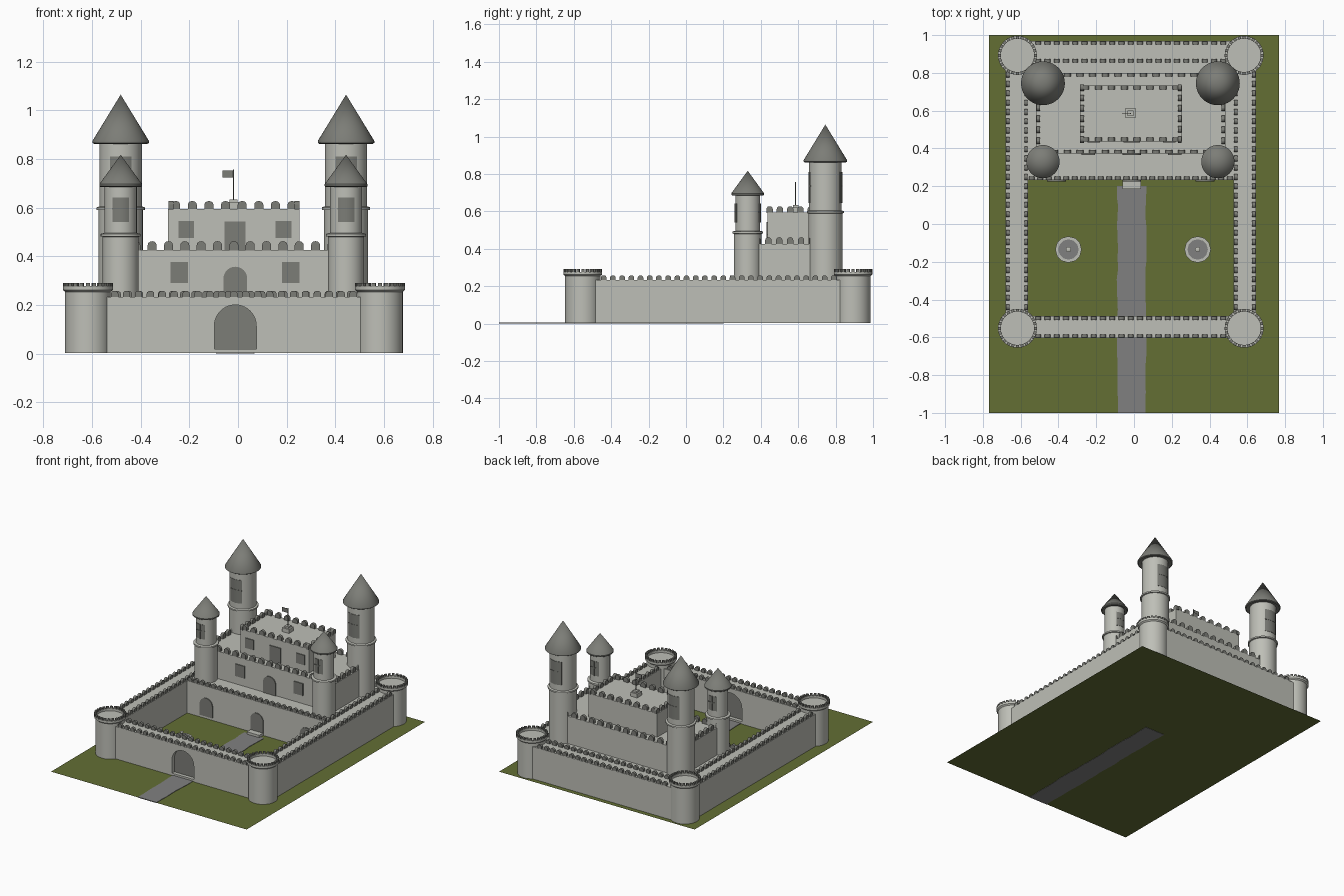
import bpy, bmesh, math, random
from mathutils import Vector, Matrix

if "Cube" in bpy.data.objects:
    bpy.data.objects.remove(bpy.data.objects["Cube"])

random.seed(4)
CX = -0.017          # the castle's own mirror line


def material(name, rgb):
    m = bpy.data.materials.new(name)
    lin = [((c / 255 + 0.055) / 1.055) ** 2.4 for c in rgb]
    m.diffuse_color = (*lin, 1)
    m.use_nodes = True
    m.node_tree.nodes["Principled BSDF"].inputs["Base Color"].default_value = m.diffuse_color
    return m


STONE = material("light_stone", (190, 191, 183))
DARK = material("dark_grey", (124, 125, 119))
PATH = material("path_grey", (128, 128, 128))
GRASS = material("grass_green", (99, 110, 52))


def finish(bm, name, mat, smooth=False):
    bmesh.ops.recalc_face_normals(bm, faces=bm.faces[:])
    me = bpy.data.meshes.new(name)
    bm.to_mesh(me)
    bm.free()
    me.materials.append(mat)
    if smooth:
        me.shade_smooth()
        me.set_sharp_from_angle(angle=math.radians(35))
    ob = bpy.data.objects.new(name, me)
    bpy.context.collection.objects.link(ob)
    return ob


def prism(bm, pts, depth, mat4):
    """Extrude an (x, z) outline along y (centred), then place it."""
    a = [bm.verts.new(mat4 @ Vector((x, -depth / 2, z))) for x, z in pts]
    b = [bm.verts.new(mat4 @ Vector((x, depth / 2, z))) for x, z in pts]
    bm.faces.new(a)
    bm.faces.new(b[::-1])
    for i in range(len(pts)):
        j = (i + 1) % len(pts)
        bm.faces.new((a[j], a[i], b[i], b[j]))


def box(name, x0, x1, y0, y1, z0, z1, mat):
    bm = bmesh.new()
    prism(bm, [(x0, z0), (x1, z0), (x1, z1), (x0, z1)], y1 - y0,
          Matrix.Translation((0, (y0 + y1) / 2, 0)))
    return finish(bm, name, mat)


def lathe(name, profile, x, y, mat, seg=40, smooth=True):
    bm = bmesh.new()
    vs = [bm.verts.new((x + r, y, z)) for r, z in profile]
    es = [bm.edges.new(p) for p in zip(vs, vs[1:])]
    bmesh.ops.spin(bm, geom=vs + es, cent=(x, y, 0), axis=(0, 0, 1),
                   angle=math.tau, steps=seg)
    bmesh.ops.remove_doubles(bm, verts=bm.verts[:], dist=1e-5)
    return finish(bm, name, mat, smooth)


def arch(cx, w, z0, z1, n=12, rise=None):
    """Outline of a round-topped opening."""
    r = w / 2
    rise = rise or r
    return [(cx - r, z0)] + [(cx - r * math.cos(math.pi * i / n),
            z1 - rise + rise * math.sin(math.pi * i / n)) for i in range(n + 1)] + [(cx + r, z0)]


def plate(name, pts, y, depth=0.008):
    bm = bmesh.new()
    prism(bm, pts, depth, Matrix.Translation((0, y, 0)))
    return finish(bm, name, DARK)


def merlon_row(bm, p, q, z, pitch, w, d, h):
    """Round-topped merlons from p to q."""
    p, q = Vector((*p, z)), Vector((*q, z))
    n = max(1, round((q - p).length / pitch))
    ang = math.atan2(q.y - p.y, q.x - p.x)
    for i in range(n + 1):
        m = Matrix.Translation(p.lerp(q, i / n)) @ Matrix.Rotation(ang, 4, 'Z')
        prism(bm, arch(0, w, -0.002, h, 6, h * 0.45), d, m)


# ground and path with a slightly uneven edge
bm = bmesh.new()
bm.faces.new([bm.verts.new(c) for c in
              ((-.768, -1, .002), (.768, -1, .002), (.768, 1, .002), (-.768, 1, .002))])
finish(bm, "lawn", GRASS)
bm = bmesh.new()
rows = [-1 + 1.2 * i / 22 for i in range(23)]
outline = [(-0.012 + s * (0.076 + random.uniform(-.005, .004)), y)
           for s, ys in ((1, rows), (-1, rows[::-1])) for y in ys]
prism(bm, outline, 0.005, Matrix.Translation((0, 0, .0025)) @ Matrix.Rotation(math.pi / 2, 4, 'X')
      @ Matrix.Scale(1, 4))
for v in bm.verts:   # the outline's second axis becomes y, all above z = 0
    v.co.z = max(0, v.co.z)
bmesh.ops.recalc_face_normals(bm, faces=bm.faces[:])
path = finish(bm, "path", PATH)
if path.data.vertices[0].co.y > 0:
    path.data.transform(Matrix.Scale(-1, 4, (0, 1, 0)))

# outer walls
TOP = 0.232
for s, side in ((-1, "left"), (1, "right")):
    x0, x1 = sorted((CX + s * .545, CX + s * .663))
    box(side + "_wall", x0, x1, -.55, .9, .003, TOP, STONE)
box("back_wall", CX - .6, CX + .6, .857, .968, .003, TOP, STONE)
bm = bmesh.new()
gate = arch(-0.011, .172, .003, .2, 20)
prism(bm, [(CX - .6, .003)] + gate + [(CX + .6, .003), (CX + .6, TOP), (CX - .6, TOP)],
      .116, Matrix.Translation((0, -.545, 0)))
finish(bm, "front_wall", STONE)
plate("gate_door", gate, -.545, .06)
box("gate_threshold", -.097, .075, -.6, -.49, .003, .018, STONE)

# terrace and the two keep storeys
box("terrace", CX - .55, CX + .55, .232, .87, .003, TOP, STONE)
box("lower_keep", CX - .502, CX + .502, .372, .80, TOP, .426, STONE)
box("upper_keep", CX - .27, CX + .27, .437, .733, .42, .594, STONE)
box("terrace_step", -.06, .037, .185, .235, .003, .022, STONE)

# battlements
bm = bmesh.new()
for s in (-1, 1):
    for o in (.555, .652):
        merlon_row(bm, (CX + s * o, -.44), (CX + s * o, .79), TOP, .05, .03, .018, .026)
for y in (-.5, -.593, .865, .958):
    merlon_row(bm, (CX - .49, y), (CX + .49, y), TOP, .05, .03, .018, .026)
merlon_row(bm, (CX - .525, .243), (CX + .525, .243), TOP, .045, .03, .018, .026)
finish(bm, "wall_merlons", DARK)
bm = bmesh.new()
for x, y0, y1, z, pitch, h in ((.49, .382, .79, .426, .056, .036), (.259, .447, .722, .594, .055, .033)):
    for s in (-1, 1):
        merlon_row(bm, (CX + s * x, y0), (CX + s * x, y1), z, pitch, .034, .02, h)
    for y in (y0, y1):
        merlon_row(bm, (CX - x + .02, y), (CX + x - .02, y), z, pitch + .01, .037, .02, h)
finish(bm, "keep_merlons", DARK)

# doors and windows of the keep and terrace
for x, name in ((-.41, "left"), (-.012, "middle"), (.376, "right")):
    plate(name + "_terrace_door", arch(x, .1, .02, .15), .230)
plate("keep_door", arch(-.011, .098, TOP, .357), .370)
plate("upper_door", [(-.055, .426), (.031, .426), (.031, .543), (-.055, .543)], .435)
for s, side in ((-1, "left"), (1, "right")):
    for lvl, o, w, z0, z1, y in (("lower", .229, .072, .29, .376, .370),
                                 ("upper", .2, .065, .474, .544, .435)):
        c = -0.013 + s * o
        plate(f"{side}_{lvl}_window", [(c - w / 2, z0), (c + w / 2, z0), (c + w / 2, z1), (c - w / 2, z1)], y)


def arc_panel(bm, x, y, r, a0, a1, z0, z1, n=8):
    """Curved plate hugging a round tower."""
    grid = [[bm.verts.new((x + k * math.cos(a0 + (a1 - a0) * i / n),
                           y + k * math.sin(a0 + (a1 - a0) * i / n), z))
             for k, z in ((r - .006, z0), (r, z0), (r, z1), (r - .006, z1))] for i in range(n + 1)]
    for g, h in zip(grid, grid[1:]):
        for j in range(4):
            bm.faces.new((g[j], h[j], h[(j + 1) % 4], g[(j + 1) % 4]))
    bm.faces.new(grid[0])
    bm.faces.new(grid[-1][::-1])


def round_tower(name, x, y, rl, ru, zb, zr, rr, zt, win_w, w0, w1):
    lathe(name + "_shaft", [(0, .2), (rl, .2), (rl, zb - .008), (rl + .008, zb - .006),
          (rl + .008, zb + .004), (ru, zb + .008), (ru, zr + .006)], x, y, STONE)
    lathe(name + "_roof", [(0, zr + .003), (ru, zr + .003), (rr - .006, zr), (rr, zr + .004),
          (rr, zr + .012), (0, zt)], x, y, DARK)
    bm = bmesh.new()
    half = math.asin(win_w / 2 / ru)
    zm = w0 + (w1 - w0) * .55
    for mid in (-math.pi / 2, math.pi / 2):
        arc_panel(bm, x, y, ru + .002, mid - half, mid + half, w0, w1)
        arc_panel(bm, x, y, ru + .004, mid - half * .08, mid + half * .08, w0, w1, 2)
        arc_panel(bm, x, y, ru + .004, mid - half, mid + half, zm - .003, zm + .003)
    finish(bm, name + "_windows", DARK, True)


# corner bastions and roofed towers, mirrored left and right
for s, side in ((-1, "left"), (1, "right")):
    for y, end in ((-.552, "front"), (.893, "back")):
        x = CX + s * .6
        lathe(f"{end}_{side}_bastion", [(0, .003), (.094, .003), (.094, .254), (.103, .262),
              (.103, .277), (.088, .277), (.088, .262), (0, .262)], x, y, STONE)
        bm = bmesh.new()
        for i in range(24):
            m = (Matrix.Translation((x, y, .276)) @ Matrix.Rotation(math.tau * i / 24, 4, 'Z')
                 @ Matrix.Translation((0, .0955, 0)))
            prism(bm, [(-.008, 0), (.008, 0), (.008, .015), (-.008, .015)], .015, m)
        finish(bm, f"{end}_{side}_bastion_merlons", DARK)
    x = CX - .002 + s * .463
    round_tower(f"back_{side}_tower", x, .745, .091, .087, .597, .862, .116, 1.064, .086, .645, .81)
    round_tower(f"front_{side}_tower", x, .33, .074, .066, .488, .684, .088, .817, .066, .54, .642)

    # courtyard fountain
    fx, fy = -.005 + s * .342, -.135
    lathe(side + "_fountain_basin", [(0, .003), (.07, .003), (.07, .028), (.054, .028), (.054, .02)],
          fx, fy, STONE, 12, False)
    lathe(side + "_fountain_water", [(0, .022), (.055, .022)], fx, fy, PATH, 12, False)
    lathe(side + "_fountain_spout", [(.012, .02), (.007, .035), (.007, .058), (.014, .066), (0, .072)],
          fx, fy, STONE, 12)

# flag on its plinth
box("flag_plinth", -.045, .008, .56, .613, .594, .622, STONE)
box("flag_plinth_cap", -.034, -.003, .571, .602, .622, .634, STONE)
lathe("flag_pole", [(0, .63), (.003, .63), (.003, .756), (0, .757)], -.0185, .586, DARK, 10)
box("flag", -.064, -.019, .584, .588, .724, .753, DARK)
